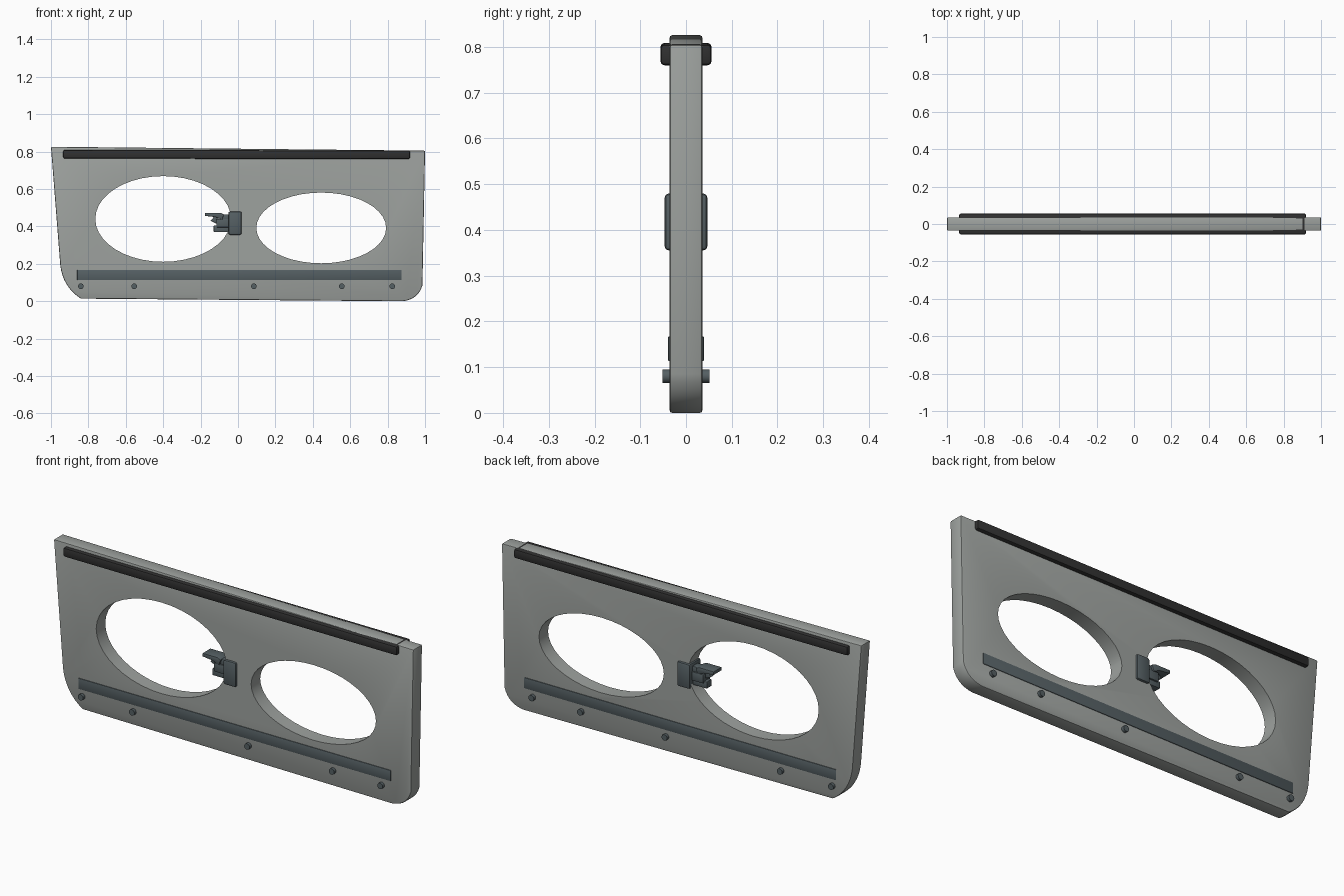
import bpy, bmesh, math
from mathutils import Vector

scene = bpy.context.scene
if "Cube" in bpy.data.objects:
    bpy.data.objects.remove(bpy.data.objects["Cube"], do_unlink=True)


def material(name, rgb):
    mat = bpy.data.materials.new(name)
    mat.use_nodes = True
    color = (*rgb, 1)
    mat.diffuse_color = color
    mat.node_tree.nodes["Principled BSDF"].inputs["Base Color"].default_value = color
    return mat


PANEL = material("panel grey", (0.34, 0.36, 0.345))
RUBBER = material("black rubber", (0.03, 0.03, 0.03))
STEEL = material("blue grey steel", (0.09, 0.115, 0.125))


def extrude_outline(name, points, half, mat, bevel=0.0):
    """Extrude an outline in the xz plane to y = -half .. half."""
    bm = bmesh.new()
    face = bm.faces.new([bm.verts.new((x, -half, z)) for x, z in points])
    ext = bmesh.ops.extrude_face_region(bm, geom=[face])
    moved = [g for g in ext["geom"] if isinstance(g, bmesh.types.BMVert)]
    bmesh.ops.translate(bm, vec=(0, 2 * half, 0), verts=moved)
    bmesh.ops.recalc_face_normals(bm, faces=bm.faces)
    if bevel:
        edges = [e for e in bm.edges if e.calc_face_angle() > math.radians(30)]
        bmesh.ops.bevel(bm, geom=edges, offset=bevel, segments=2, profile=0.5,
                        affect="EDGES", clamp_overlap=True)
    mesh = bpy.data.meshes.new(name)
    bm.to_mesh(mesh)
    bm.free()
    mesh.materials.append(mat)
    obj = bpy.data.objects.new(name, mesh)
    scene.collection.objects.link(obj)
    return obj


def bar(name, x0, x1, z0, z1, half, mat, bevel, slope=0.0):
    return extrude_outline(name, [(x0, z0), (x1, z0 - slope), (x1, z1 - slope), (x0, z1)],
                           half, mat, bevel)


def corner(start, control, end, steps=8):
    """Rounded corner as a quadratic arc."""
    a, b, c = Vector(start), Vector(control), Vector(end)
    return [tuple(a.lerp(b, t).lerp(b.lerp(c, t), t))
            for t in (i / steps for i in range(steps + 1))]


def ellipse(cx, cz, rx, rz, count=40):
    angles = [math.tau * i / count for i in range(count)]
    return [(cx + rx * math.cos(a), cz + rz * math.sin(a)) for a in angles]


# Door panel with rounded lower corners
outline = [(1, 0.805), (-1, 0.826)]
outline += corner((-0.95, 0.19), (-0.935, 0.075), (-0.84, 0.014))
outline += corner((0.88, 0.0), (0.965, 0.01), (0.986, 0.085))
panel = extrude_outline("door_panel", outline, 0.036, PANEL, 0.006)

# Two oval openings
openings = [(-0.4, 0.44, 0.363, 0.229), (0.445, 0.392, 0.347, 0.189)]
for shape in openings:
    cutter = extrude_outline("opening_cutter", ellipse(*shape), 0.1, PANEL)
    cutter.hide_render = True
    mod = panel.modifiers.new("opening", "BOOLEAN")
    mod.object = cutter
    mod.solver = "EXACT"
    bpy.context.view_layer.objects.active = panel
    bpy.ops.object.modifier_apply(modifier=mod.name)
    bpy.data.objects.remove(cutter, do_unlink=True)

# Rub rails and lower strips on both faces
bar("rub_rail", -0.935, 0.92, 0.763, 0.809, 0.056, RUBBER, 0.009, slope=0.003)
bar("lower_strip", -0.86, 0.875, 0.113, 0.167, 0.039, STEEL, 0.002)

# Pins through the lower edge
for i, x in enumerate((-0.84, -0.555, 0.085, 0.555, 0.825)):
    extrude_outline(f"pin_{i + 1}", ellipse(x, 0.08, 0.015, 0.015, 16), 0.051, STEEL)

# Latch between the openings: plate, body, lever and link
bar("latch_plate", -0.052, 0.02, 0.355, 0.48, 0.047, STEEL, 0.01)
bar("latch_body", -0.13, -0.045, 0.37, 0.405, 0.02, STEEL, 0.004)
bar("latch_block", -0.115, -0.045, 0.395, 0.44, 0.028, STEEL, 0.004)
bar("latch_hinge", -0.095, -0.045, 0.43, 0.465, 0.022, STEEL, 0.004)
extrude_outline("latch_lever", [(-0.176, 0.456), (-0.12, 0.45), (-0.085, 0.435),
                                (-0.075, 0.465), (-0.095, 0.473), (-0.176, 0.473)],
                0.032, STEEL, 0.003)
extrude_outline("latch_link", [(-0.147, 0.43), (-0.115, 0.415), (-0.1, 0.45), (-0.125, 0.455)],
                0.01, STEEL, 0.002)

# Smooth the rounded edges, keep the corners crisp
for obj in scene.objects:
    obj.select_set(obj.type == "MESH")
bpy.context.view_layer.objects.active = panel
bpy.ops.object.shade_smooth_by_angle(angle=math.radians(25))
